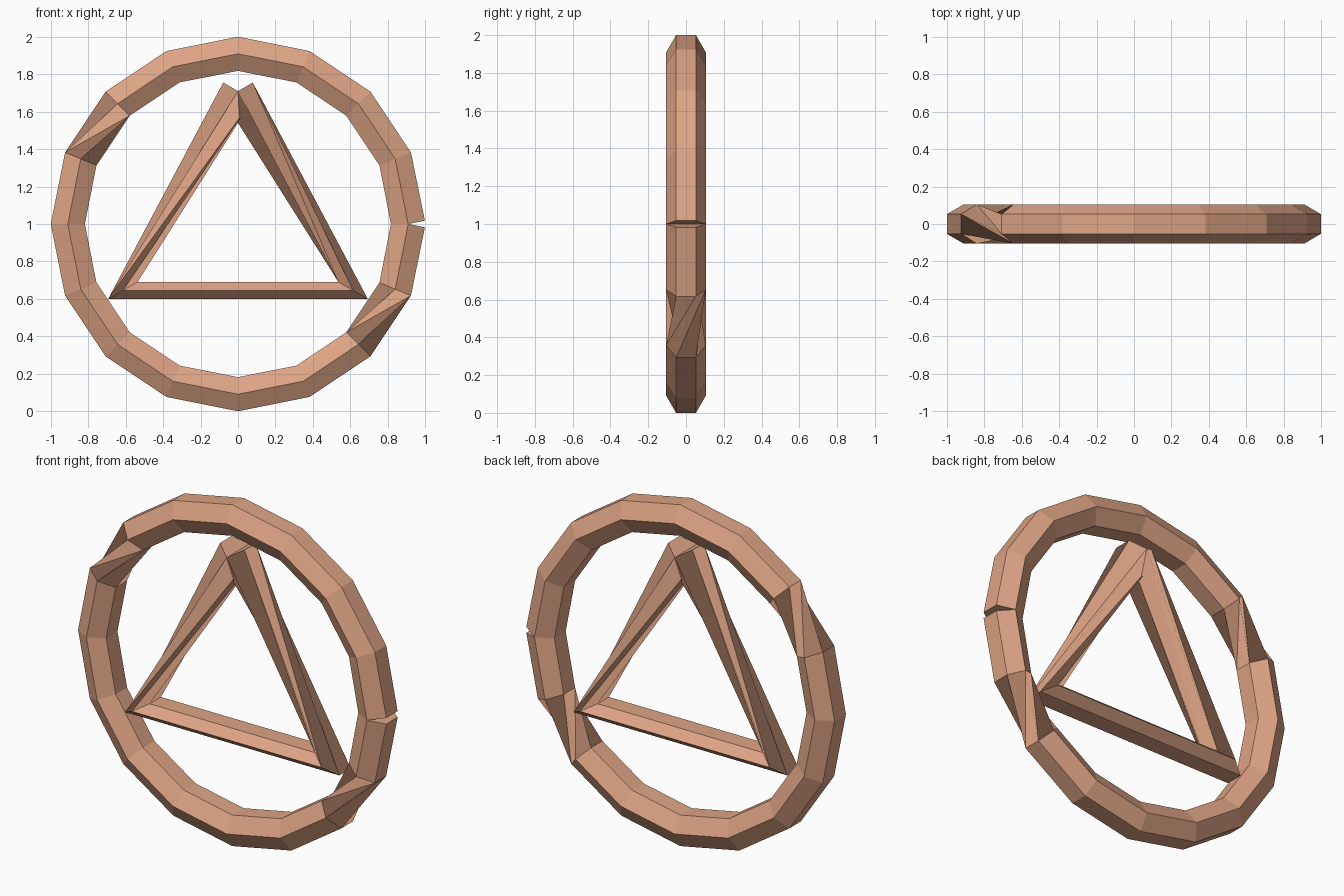
import bpy, bmesh, math
from mathutils import Vector

if "Cube" in bpy.data.objects:
    bpy.data.objects.remove(bpy.data.objects["Cube"])

RADIUS = 0.105          # hexagonal bar radius
CENTRE = Vector((0, 0, 1))

clay = bpy.data.materials.new("warm_tan")
clay.diffuse_color = (0.73, 0.37, 0.235, 1)
clay.use_nodes = True
clay.node_tree.nodes["Principled BSDF"].inputs["Base Color"].default_value = clay.diffuse_color


def circle_path(radius, start, steps):
    """Points once round in the front plane, with the start repeated."""
    return [CENTRE + radius * Vector((math.cos(a), 0, math.sin(a)))
            for a in (math.radians(start + 360 * i / steps) for i in range(steps + 1))]


def swept_bar(name, path, twisted):
    """Sweep a hexagon along the path; the spans in 'twisted' turn by 120 degrees."""
    bm = bmesh.new()
    dirs = [(b - a).normalized() for a, b in zip(path, path[1:])]
    rings, turn = [], 0
    for i, p in enumerate(path):
        t = (dirs[max(i - 1, 0)] + dirs[min(i, len(dirs) - 1)]).normalized()
        out = Vector((t.z, 0, -t.x))
        if i - 1 in twisted:
            turn += 120
        ring = []
        for k in range(6):
            a = math.radians(30 + 60 * k + turn)
            ring.append(bm.verts.new(p + RADIUS * (out * math.cos(a) + Vector((0, math.sin(a), 0)))))
        rings.append(ring)
    for a, b in zip(rings, rings[1:]):
        for k in range(6):
            n = (k + 1) % 6
            bm.faces.new((a[k], a[n], b[n], b[k]))
    # end caps
    bm.faces.new(rings[0][::-1])
    bm.faces.new(rings[-1])
    bmesh.ops.recalc_face_normals(bm, faces=bm.faces)
    mesh = bpy.data.meshes.new(name)
    bm.to_mesh(mesh)
    bm.free()
    mesh.materials.append(clay)
    obj = bpy.data.objects.new(name, mesh)
    bpy.context.collection.objects.link(obj)
    return obj


# sixteen-sided outer ring, open at the right
swept_bar("outer_ring", circle_path(0.909, 0, 16), {6, 14})
# triangle, open at the top, with twisted sides
swept_bar("inner_triangle", circle_path(0.71, 90, 3), {0, 2})
